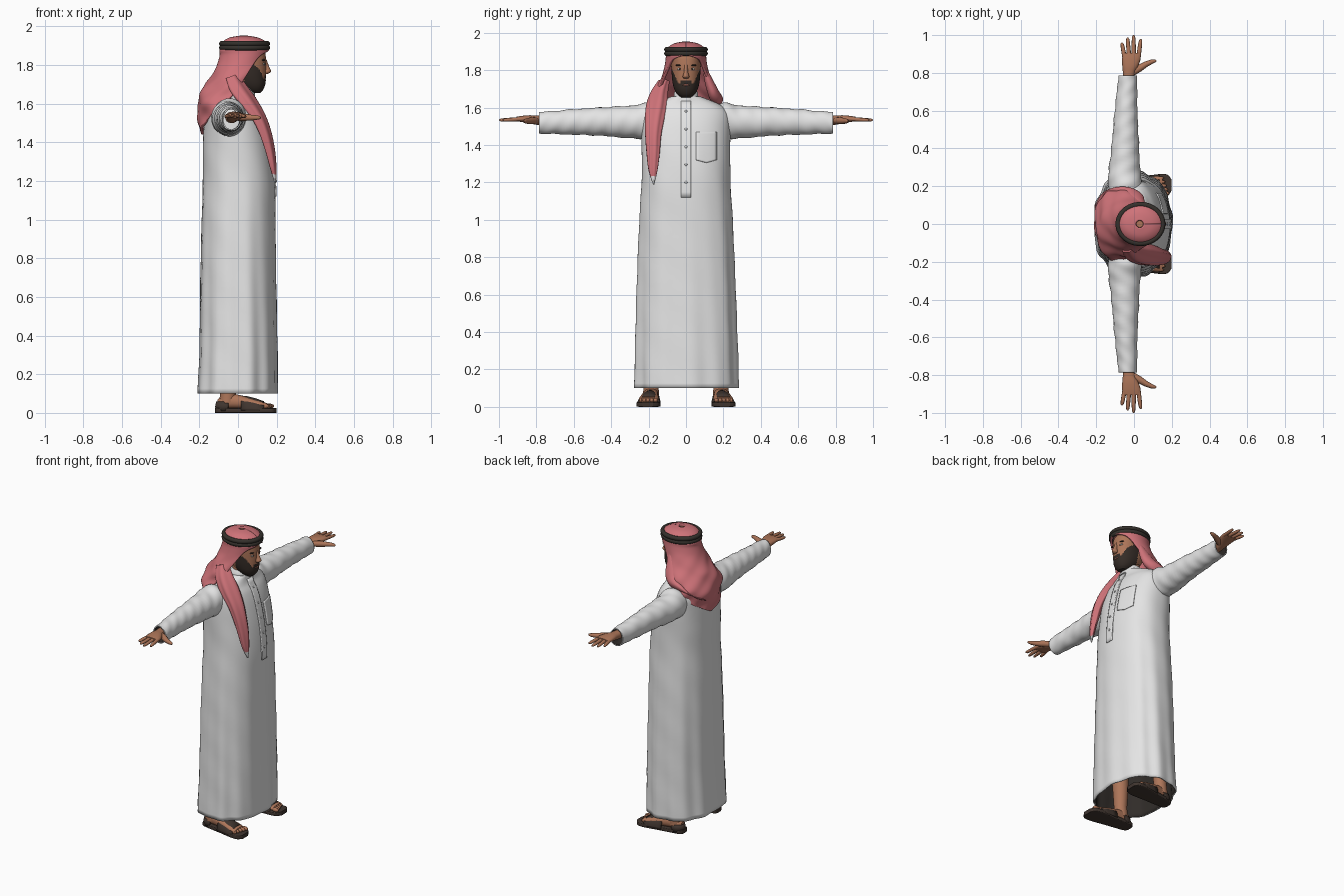
import bpy, bmesh
from math import sin, cos, pi, radians
from mathutils import Vector

cube = bpy.data.objects.get("Cube")
if cube:
    bpy.data.objects.remove(cube, do_unlink=True)


def material(name, r, g, b):
    m = bpy.data.materials.new(name)
    m.use_nodes = True
    m.diffuse_color = (r, g, b, 1)
    bsdf = m.node_tree.nodes["Principled BSDF"]
    bsdf.inputs["Base Color"].default_value = (r, g, b, 1)
    bsdf.inputs["Roughness"].default_value = 0.8
    return m


white = material("white cloth", 0.78, 0.78, 0.78)
red = material("red cloth", 0.62, 0.17, 0.19)
black = material("black cord", 0.035, 0.03, 0.025)
skin = material("skin", 0.42, 0.18, 0.10)
hair = material("dark hair", 0.035, 0.025, 0.02)
leather = material("brown leather", 0.05, 0.035, 0.028)
lining = material("dark lining", 0.03, 0.025, 0.022)
eye_white = material("eye white", 0.6, 0.55, 0.5)
lip = material("lip", 0.3, 0.11, 0.08)


def spline(rows, n):
    """Catmull-Rom samples through rows of numbers, n steps per span."""
    out = []
    for i in range(len(rows) - 1):
        quad = [rows[max(0, min(len(rows) - 1, i + k))] for k in (-1, 0, 1, 2)]
        for j in range(n):
            t = j / n
            out.append([b + 0.5 * t * (c - a + t * (2*a - 5*b + 4*c - d + t * (3*(b - c) + d - a)))
                        for a, b, c, d in zip(*quad)])
    return out + [list(rows[-1])]


def power(v, n):
    return (1 if v >= 0 else -1) * abs(v) ** (2 / n)


def ring(c, u, v, n=2, seg=32, fold=None, start=0.0):
    """Superellipse section; a start angle above zero leaves a gap around +u."""
    c, u, v = Vector(c), Vector(u), Vector(v)
    pts = []
    for i in range(seg):
        a = 2 * pi * i / seg if start is None or start == 0.0 else start + (2*pi - 2*start) * i / (seg - 1)
        k = fold(a) if fold else 1
        pts.append(c + (u * power(cos(a), n) + v * power(sin(a), n)) * k)
    return pts


def loft(name, rings, mats, closed=True, caps=(True, True), rule=None, solid=0, inner=0):
    bm = bmesh.new()
    rows = [[bm.verts.new(p) for p in r] for r in rings]
    for lo, hi in zip(rows, rows[1:]):
        m = len(lo)
        for i in range(m if closed else m - 1):
            j = (i + 1) % m
            bm.faces.new((lo[i], lo[j], hi[j], hi[i]))
    for row, cap in ((rows[0], caps[0]), (rows[-1], caps[1])):
        if cap and closed:
            bm.faces.new(row)
    bmesh.ops.recalc_face_normals(bm, faces=bm.faces)
    for f in bm.faces:
        f.smooth = len(f.verts) == 4
        if rule:
            f.material_index = rule(f.calc_center_median())
    me = bpy.data.meshes.new(name)
    bm.to_mesh(me)
    bm.free()
    ob = bpy.data.objects.new(name, me)
    bpy.context.collection.objects.link(ob)
    for m in mats:
        me.materials.append(m)
    if solid:
        mod = ob.modifiers.new("thickness", "SOLIDIFY")
        mod.thickness, mod.offset, mod.material_offset = solid, -1, inner
    return ob


def blob(name, pos, size, mat):
    rows = [ring((pos[0], pos[1], pos[2] - size[2] * cos(t)), (size[0] * sin(t), 0, 0),
                 (0, size[1] * sin(t), 0), seg=16) for t in [pi * (i + .2) / 10.4 for i in range(11)]]
    return loft(name, rows, [mat])


# Robe: z, centre x, half depth, half width
ROBE = spline([(.10, -.005, .207, .278), (.35, 0, .2, .272), (.7, 0, .195, .262), (1.0, .002, .19, .25),
               (1.2, .004, .186, .238), (1.35, -.004, .178, .236), (1.48, -.015, .162, .238),
               (1.56, -.025, .145, .232), (1.605, -.028, .122, .2), (1.635, -.01, .095, .14),
               (1.66, .012, .072, .075)], 6)


def robe_fold(z):
    t = max(0, min(1, (1.35 - z) / 1.2))
    return lambda a: 1 + t * (.018 * sin(9 * a + 1) + .012 * sin(14 * a + 2 * z)) + .004 * sin(5 * a + 25 * z)


def robe_front(y, z):
    for p, q in zip(ROBE, ROBE[1:]):
        if p[0] <= z <= q[0]:
            t = (z - p[0]) / (q[0] - p[0])
            _, xc, rx, ry = [a + (b - a) * t for a, b in zip(p, q)]
            return xc + rx * (1 - abs(y / ry) ** 2.3) ** (1 / 2.3)


loft("robe", [ring((xc, 0, z), (rx, 0, 0), (0, ry, 0), 2.3, 96, robe_fold(z)) for z, xc, rx, ry in ROBE],
     [white, lining], caps=(False, True), solid=.008, inner=1)
loft("collar", [ring((x, 0, z), (r, 0, 0), (0, r, 0)) for z, x, r in
                ((1.63, .012, .078), (1.66, .02, .066), (1.685, .024, .062), (1.69, .024, .056))], [white])


def chest_plate(name, y0, y1, z0, z1, point=0):
    rows = []
    for i in range(19):
        z = z0 + (z1 - z0) * i / 18
        ys = [y0 + (y1 - y0) * j / 8 for j in range(9)]
        rows.append([Vector((robe_front(y, z) + .007, y, z - point * (1 - abs(j - 4) / 4) * (1 - i / 18)))
                     for j, y in enumerate(ys)])
    loft(name, rows, [white], closed=False, solid=.009)


chest_plate("front_placket", -.026, .026, 1.12, 1.635)
chest_plate("chest_pocket", .055, .165, 1.32, 1.47, .015)
for i in range(5):
    z = 1.2 + i * .095
    blob("button_%d" % (i + 1), (robe_front(0, z) + .008, 0, z), (.004, .007, .007), white)

# Neck and head; the beard is coloured by height and distance from the middle
loft("neck", [ring((x, 0, z), (r, 0, 0), (0, r, 0)) for z, x, r in
              ((1.6, .015, .056), (1.67, .025, .054), (1.74, .03, .056))], [skin])


def beard_rule(p):
    y = abs(p.y)
    line = 1.747 if y < .03 else 1.728 + max(0, y - .04) * 2.2
    return int(p.z < line and p.x > .03)


HEAD = spline([(1.655, .088, .026, .026), (1.672, .078, .052, .047), (1.70, .065, .076, .063), (1.74, .05, .094, .073),
               (1.79, .045, .1, .077), (1.84, .04, .104, .08), (1.88, .035, .1, .08), (1.92, .03, .07, .06)], 8)
loft("head", [ring((xc, 0, z), (rx, 0, 0), (0, ry, 0), 2.2, 80) for z, xc, rx, ry in HEAD],
     [skin, hair], rule=beard_rule)
loft("nose", [ring((x, 0, z), (rx, 0, 0), (0, ry, 0), seg=16) for z, x, rx, ry in spline(
    [(1.755, .145, .010, .012), (1.766, .150, .021, .018), (1.79, .146, .016, .011), (1.83, .138, .009, .009)], 4)], [skin])
blob("lips", (.139, 0, 1.721), (.007, .02, .006), lip)

# Headscarf hood: z, centre x, half depth, half width, half opening in degrees
HOOD = spline([(1.44, -.06, .135, .15, 176), (1.47, -.06, .142, .18, 158), (1.53, -.06, .145, .2, 128),
               (1.59, -.055, .155, .205, 104), (1.64, -.045, .155, .185, 86), (1.69, -.03, .145, .165, 74),
               (1.74, -.008, .132, .143, 68), (1.80, .015, .125, .12, 60), (1.85, .03, .125, .11, 45),
               (1.875, .033, .13, .108, 14), (1.89, .033, .124, .107, .1), (1.92, .033, .112, .097, .1),
               (1.942, .03, .075, .066, .1), (1.952, .03, .02, .02, .1)], 5)


def hood_fold(z):
    t = max(0, min(1, (1.82 - z) / .12))
    return lambda a: 1 + t * (.035 * sin(4 * a + 38 * z) + .02 * sin(7 * a - 55 * z))


loft("headscarf", [ring((xc, 0, z), (rx, 0, 0), (0, ry, 0), 2, 73, hood_fold(z), radians(max(.1, a)))
                   for z, xc, rx, ry, a in HOOD], [red], closed=False, solid=.014)

# Scarf end hanging over the right shoulder: x, y, z, half width, half thickness
TAIL = spline([(-.03, -.12, 1.74, .03, .03), (.0, -.145, 1.68, .045, .04), (.05, -.16, 1.61, .055, .04),
               (.105, -.172, 1.53, .05, .032), (.14, -.178, 1.45, .042, .027), (.165, -.178, 1.36, .035, .022),
               (.18, -.178, 1.28, .026, .016), (.188, -.176, 1.23, .015, .01), (.193, -.173, 1.19, .003, .003)], 6)
loft("scarf_tail", [ring((x, y, z), (d, 0, d * .35), (d * .4, w, 0), 2, 32, lambda a: 1 + .09 * sin(5 * a))
                    for x, y, z, w, d in TAIL], [red, white], rule=lambda p: int(p.z < 1.235))
# Drape of the scarf across the left shoulder
DRAPE = spline([(.035, .105, 1.79, .02, .012), (.02, .125, 1.73, .035, .02), (-.005, .15, 1.67, .05, .025),
                (-.06, .172, 1.625, .06, .026), (-.12, .15, 1.58, .055, .026), (-.17, .09, 1.55, .04, .02)], 6)
loft("scarf_drape", [ring((x, y, z), (w, 0, 0), (0, d, d * .8)) for x, y, z, w, d in DRAPE], [red])

# Head cord: two stacked rolls
for label, z in (("lower", 1.889), ("upper", 1.911)):
    hoop = [ring((.034 + .118 * cos(a), .103 * sin(a), z), (.014 * cos(a), .014 * sin(a), 0), (0, 0, .014), seg=12)
            for a in [2 * pi * i / 48 for i in range(49)]]
    loft(label + "_head_cord", hoop, [black], caps=(False, False))

for side, s in (("left", 1), ("right", -1)):
    # Eyes and brows
    blob(side + "_eye", (.129, s * .033, 1.806), (.010, .014, .007), eye_white)
    blob(side + "_pupil", (.136, s * .032, 1.806), (.005, .006, .006), hair)
    blob(side + "_brow", (.131, s * .036, 1.826), (.010, .021, .005), hair)

    # Sleeve: y, centre x, half depth, centre z, half height
    rows = spline([(.12, -.035, .075, 1.525, .075), (.2, -.045, .092, 1.53, .095), (.29, -.05, .083, 1.523, .088),
                   (.45, -.045, .07, 1.525, .076), (.6, -.042, .06, 1.523, .068), (.72, -.036, .053, 1.52, .061),
                   (.785, -.033, .049, 1.518, .058)], 9)
    loft(side + "_sleeve", [ring((x, s * y, z), (rx, 0, 0), (0, 0, rz), 2, 32,
                                 lambda a, y=y: 1 + .022 * sin(75 * y + 3 * a) + .015 * sin(48 * y - 2 * a))
                            for y, x, rx, z, rz in rows], [white, lining], caps=(True, False), solid=.007, inner=1)

    # Hand: palm, four fingers and thumb
    palm = spline([(.70, -.033, .032, 1.528, .028), (.79, -.028, .031, 1.532, .025), (.835, -.02, .042, 1.537, .022),
                   (.875, -.014, .049, 1.539, .017), (.905, -.012, .046, 1.539, .012)], 4)
    loft(side + "_palm", [ring((x, s * y, z), (rx, 0, 0), (0, 0, rz), 2.3, 20) for y, x, rx, z, rz in palm], [skin])
    for name, x0, x1, tip in (("little", -.048, -.064, .96), ("ring", -.025, -.034, .988),
                              ("middle", -.001, -.002, 1.0), ("index", .022, .036, .98)):
        length = tip - .87
        loft("%s_%s_finger" % (side, name),
             [ring((x0 + (x1 - x0) * t, s * (.87 + length * t), 1.539 - .006 * t), (r, 0, 0), (0, 0, r * .9), seg=12)
              for t, r in ((0, .012), (.4, .0115), (.75, .0105), (.93, .008), (1, .003))], [skin])
    loft(side + "_thumb", [ring((x, s * y, z), (r * .5, -s * r * .85, 0), (0, 0, r), seg=12) for x, y, z, r in
                           ((-.01, .80, 1.53, .018), (.03, .825, 1.53, .019), (.065, .847, 1.528, .015),
                            (.095, .86, 1.528, .012), (.113, .865, 1.528, .008), (.118, .866, 1.528, .003))], [skin])

    # Leg and foot, the foot turned slightly outward
    def at(x):
        return s * (.19 + .08 * x)
    loft(side + "_leg", [ring((x, s * .187, z), (r, 0, 0), (0, r, 0), seg=24) for z, x, r in
                         ((.05, -.055, .043), (.12, -.05, .04), (.25, -.05, .048), (.5, -.04, .06))], [skin])
    foot = spline([(-.105, .02, .05, .02), (-.085, .036, .052, .03), (-.03, .04, .06, .038), (.04, .046, .052, .032),
                   (.11, .052, .042, .022), (.15, .05, .036, .014)], 4)
    loft(side + "_foot", [ring((x, at(x), z), (0, w, 0), (0, 0, h), 2.3, 24) for x, w, z, h in foot], [skin])
    for i in range(5):
        y = at(.16) + s * (i - 2) * .02
        blob("%s_toe_%d" % (side, i + 1), (.163 - .007 * i, y, .035), (.024, .0125 - .0008 * i, .013), skin)

    # Sandal: sole, strap and heel cup
    sole = spline([(-.118, .018), (-.105, .038), (-.04, .047), (.04, .054), (.12, .063), (.175, .058), (.198, .03)], 4)
    loft(side + "_sole", [ring((x, at(x), .013), (0, w, 0), (0, 0, .013), 8, 32) for x, w in sole], [leather])
    strap = [[Vector((x, at(x) + w * cos(a), .012 + h * sin(a))) for a in [pi * i / 20 for i in range(21)]]
             for x, w, h in ((.015, .056, .078), (.05, .059, .074), (.09, .062, .064), (.135, .063, .048))]
    loft(side + "_strap", strap, [leather], closed=False, solid=.008)
    cup = [[Vector((-.065 + .052 * k * cos(a), at(-.07) + .045 * k * sin(a), z))
            for a in [pi * (.4 + 1.2 * i / 20) for i in range(21)]] for z, k in ((.01, 1), (.035, 1.02), (.058, .93))]
    loft(side + "_heel_cup", cup, [leather], closed=False, solid=.007)
